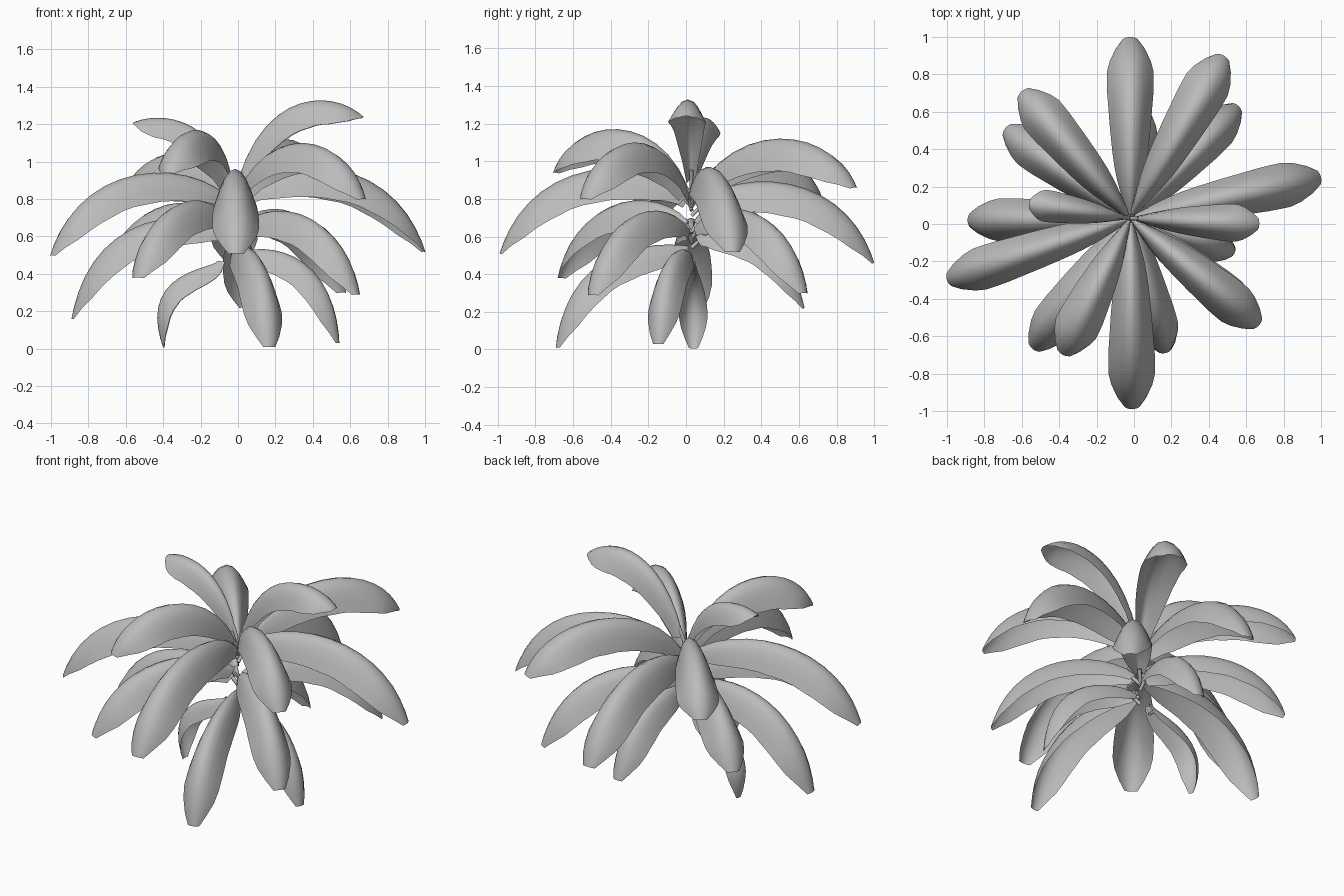
import bpy, math
from mathutils import Vector

if "Cube" in bpy.data.objects:
    bpy.data.objects.remove(bpy.data.objects["Cube"])

leaf_mat = bpy.data.materials.new("leaf_grey")
leaf_mat.diffuse_color = (0.5, 0.5, 0.5, 1)
leaf_mat.use_nodes = True
leaf_mat.node_tree.nodes["Principled BSDF"].inputs["Base Color"].default_value = leaf_mat.diffuse_color

CENTRE = Vector((-0.02, 0.03, 0))
RINGS, ACROSS = 14, 8
# relative width and fold depth along the leaf
WIDTHS = [(0, .24), (.06, .36), (.18, .58), (.3, .73), (.5, .87), (.75, 1), (.87, 1), (.94, .8), (1, .32)]
DEPTHS = [(0, .28), (.06, .36), (.18, .54), (.3, .64), (.5, .70), (.75, .62), (.9, .40), (1, .05)]


def lookup(table, t):
    for (a, wa), (b, wb) in zip(table, table[1:]):
        if t <= b:
            return wa + (wb - wa) * (t - a) / (b - a)
    return table[-1][1]


def finish(name, verts, faces, angle):
    me = bpy.data.meshes.new(name)
    me.from_pydata(verts, [], faces)
    me.materials.append(leaf_mat)
    ob = bpy.data.objects.new(name, me)
    bpy.context.collection.objects.link(ob)
    bpy.ops.object.select_all(action='DESELECT')
    ob.select_set(True)
    bpy.context.view_layer.objects.active = ob
    bpy.ops.object.shade_smooth_by_angle(angle=math.radians(angle))
    return ob


def leaf(name, tip, base_z, mid_z, width, hook=.84, start=0.02):
    """Arched leaf: a rounded fold swept along a drooping curve."""
    tip = Vector(tip)
    flat = Vector((tip.x, tip.y, 0)) - CENTRE
    length = flat.length
    out = flat.normalized()
    side = Vector((-out.y, out.x, 0))
    up = Vector((0, 0, 1))
    c = (mid_z - (base_z + tip.z) / 8) / 0.75
    pts = [(start, base_z), (length * .24, c), (length * hook, c), (length, tip.z)]

    def curve(t):
        k = ((1 - t) ** 3, 3 * t * (1 - t) ** 2, 3 * t * t * (1 - t), t ** 3)
        return [sum(w * p[i] for w, p in zip(k, pts)) for i in (0, 1)]

    verts, faces = [], []
    for i in range(RINGS + 1):
        t = 1 - (1 - i / RINGS) ** 1.25
        r, z = curve(t)
        r0, z0 = curve(max(t - .01, 0))
        r1, z1 = curve(min(t + .01, 1))
        tan = (out * (r1 - r0) + up * (z1 - z0)).normalized()
        normal = tan.cross(side)
        w, d = width * lookup(WIDTHS, t), width * lookup(DEPTHS, t)
        for j in range(ACROSS + 1):
            s = 2 * j / ACROSS - 1
            x = math.copysign(abs(s) ** .85, s)
            verts.append(CENTRE + out * r + up * z - side * (x * w / 2)
                         - normal * (abs(s) ** 1.8 * d))
    n = ACROSS + 1
    for i in range(RINGS):
        for j in range(ACROSS):
            q = i * n + j
            faces.append((q, q + n, q + n + 1, q + 1))
    finish(name, verts, faces, 100)

    # stalk joining the leaf to the crown
    p1 = CENTRE + out * curve(.06)[0] + up * (curve(.06)[1] - .03)
    p0 = CENTRE + out * (start - .02) + up * (base_z - .06)
    d = (p1 - p0).normalized()
    u = side
    v = d.cross(u)
    sv = [p + (u * math.cos(k * math.pi / 3) + v * math.sin(k * math.pi / 3)) * .011
          for p in (p0, p1) for k in range(6)]
    sf = [(k, (k + 1) % 6, (k + 1) % 6 + 6, k + 6) for k in range(6)]
    sf += [tuple(range(5, -1, -1)), tuple(range(6, 12))]
    finish(name.replace("leaf", "stalk"), sv, sf, 65)


# tip position, base height, mid height, width, hook of the end, start radius
LEAVES = {
    "top": [((.67, .0, 1.24), .90, 1.31, .20, .77), ((-.56, .11, 1.21), .90, 1.21, .17, .77)],
    "upper": [((.48, .90, .86), .82, 1.12, .25), ((.67, -.54, .80), .82, 1.10, .23),
              ((-.38, -.70, .94), .86, 1.17, .24), ((-.60, .71, .80), .84, 1.05, .24)],
    "middle": [((-.02, 1.0, .46), .77, .88, .25), ((1.0, .25, .52), .82, .96, .24),
               ((-.01, -.99, .51), .82, .95, .25), ((-1.0, -.30, .5), .80, .93, .23)],
    "lower": [((.56, .63, .30), .65, .73, .22), ((.64, -.50, .29), .64, .72, .22),
              ((-.54, -.67, .38), .68, .78, .23), ((-.69, .51, .42), .68, .77, .23),
              ((-.89, .02, .16), .63, .67, .23, .88)],
    "hanging": [((.54, -.15, .03), .51, .49, .18, .95), ((.17, -.69, .01), .55, .50, .21, .92),
                ((.04, .63, .22), .60, .61, .20), ((-.40, .04, .005), .47, .38, .15, 1.4, .09)],
}
for tier, rows in LEAVES.items():
    for i, row in enumerate(rows):
        leaf(f"{tier}_leaf_{i + 1}", *row)
